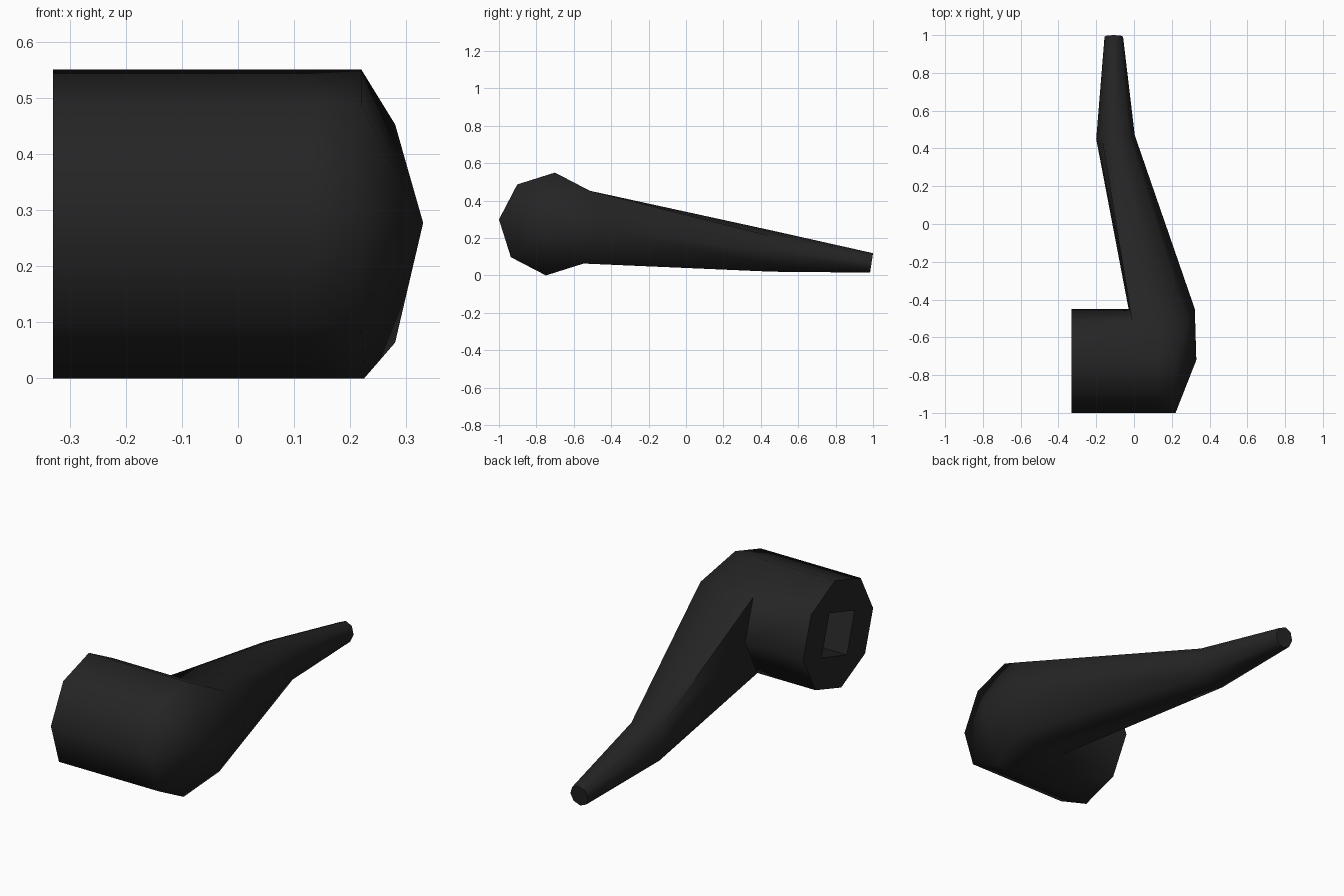
import bpy, bmesh
from math import sin, cos, radians

cube = bpy.data.objects.get("Cube")
if cube:
    bpy.data.objects.remove(cube)

HUB_Y, HUB_Z, HUB_R = -0.725, 0.275, 0.276
HUB_ANGLES = [85 - 45 * i for i in range(8)]   # index 1..3 face the grip
HUB_LEFT = -0.33

bm = bmesh.new()


def hub_ring(xs, radii=(HUB_R,), turn=0):
    """Eight points around the hub axis; xs and radii repeat around the ring."""
    ring = []
    for i, a in enumerate(HUB_ANGLES):
        r, t = radii[i % len(radii)], radians(a + turn)
        ring.append(bm.verts.new((xs[i % len(xs)], HUB_Y + r * cos(t), HUB_Z + r * sin(t))))
    return ring


def grip_ring(x, y, z, rx, rz, skew, tilt):
    """Octagon across the grip, starting at the upper outer corner."""
    ring = []
    for i in range(8):
        t = radians(45 - 45 * i)
        ring.append(bm.verts.new((x + rx * cos(t), y + skew * cos(t) + tilt * sin(t), z + rz * sin(t))))
    return ring


def loft(a, b, skip=()):
    for i in range(8):
        if i not in skip:
            j = (i + 1) % 8
            bm.faces.new((a[i], a[j], b[j], b[i]))


# Hub barrel, left open where the grip leaves it
end = hub_ring([HUB_LEFT])
inner = hub_ring([-0.01])
middle = hub_ring([0.13])
outer = hub_ring([0.22, 0.28, 0.322, 0.28, 0.225, 0.22, 0.22, 0.22])
loft(end, inner)
loft(inner, middle, skip=(1, 2))
loft(middle, outer, skip=(1, 2))

# Shallow domed end of the hub
peak = bm.verts.new((0.33, -0.72, 0.277))
for i in range(8):
    bm.faces.new((outer[i], outer[(i + 1) % 8], peak))

# Square spindle socket
square = (0.147, 0.104)
rim = hub_ring([HUB_LEFT], square, -23)
floor = hub_ring([-0.05], square, -23)
loft(rim, end)
loft(floor, rim)
bm.faces.new(floor)

# Tapering grip with a bend towards the tip
root = [outer[1], outer[2], outer[3], middle[3], inner[3], inner[2], inner[1], middle[1]]
bend = grip_ring(-0.098, 0.46, 0.13, 0.102, 0.11, 0.01, 0)
tip = grip_ring(-0.107, 0.992, 0.067, 0.049, 0.052, 0, 0.008)
loft(root, bend)
loft(bend, tip)
bm.faces.new(tip)

bmesh.ops.recalc_face_normals(bm, faces=bm.faces)
mesh = bpy.data.meshes.new("lever_handle")
bm.to_mesh(mesh)
bm.free()
handle = bpy.data.objects.new("lever_handle", mesh)
bpy.context.collection.objects.link(handle)

# Black finish
black = bpy.data.materials.new("matte_black")
black.use_nodes = True
color = (0.018, 0.018, 0.018, 1)
black.diffuse_color = color
black.node_tree.nodes["Principled BSDF"].inputs["Base Color"].default_value = color
mesh.materials.append(black)

bpy.ops.object.select_all(action='DESELECT')
handle.select_set(True)
bpy.context.view_layer.objects.active = handle
bpy.ops.object.shade_smooth_by_angle(angle=radians(75))
